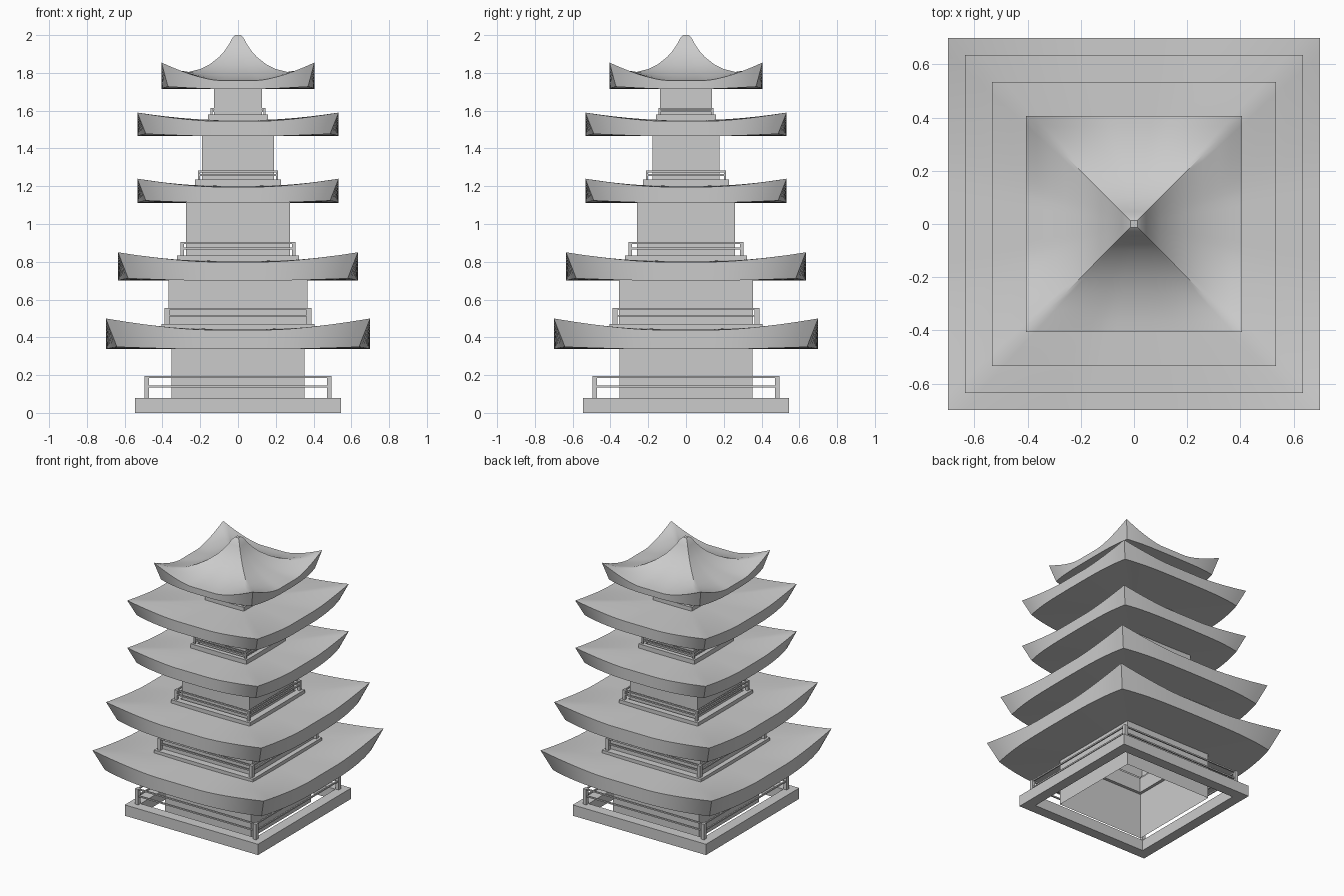
import bpy, bmesh, math

if "Cube" in bpy.data.objects:
    bpy.data.objects.remove(bpy.data.objects["Cube"])


def square(hx, hy, z0, z1=None, n=1, inset=0.0):
    """Square loop of points; height goes from z0 mid-side to z1 at the corners."""
    z1 = z0 if z1 is None else z1
    pts = []
    for side in range(4):
        c, s = [(1, 0), (0, 1), (-1, 0), (0, -1)][side]
        for i in range(n):
            t = -1 + 2 * i / n
            lift = max(0.0, (abs(t) - 0.25) / 0.75) ** 1.5
            u, v = t * (1 - inset), -(1 - inset * abs(t) ** 3)
            pts.append(((u * c - v * s) * hx, (u * s + v * c) * hy,
                        z0 + (z1 - z0) * lift))
    return pts


def loft(name, loops, closed=False, cap=False, smooth=False):
    """Skin a list of equal-length loops."""
    bm = bmesh.new()
    rings = [[bm.verts.new(p) for p in loop] for loop in loops]
    pairs = list(zip(rings, rings[1:]))
    if closed:
        pairs.append((rings[-1], rings[0]))
    for a, b in pairs:
        n = len(a)
        for i in range(n):
            j = (i + 1) % n
            bm.faces.new((a[i], a[j], b[j], b[i]))
    if cap:
        bm.faces.new(rings[-1])
    if closed or cap:
        bmesh.ops.recalc_face_normals(bm, faces=bm.faces)
    me = bpy.data.meshes.new(name)
    bm.to_mesh(me)
    bm.free()
    ob = bpy.data.objects.new(name, me)
    bpy.context.collection.objects.link(ob)
    if smooth:
        bpy.ops.object.select_all(action='DESELECT')
        ob.select_set(True)
        bpy.context.view_layer.objects.active = ob
        bpy.ops.object.shade_smooth_by_angle(angle=math.radians(35))
    return ob


def frame(name, outer, inner, z0, z1):
    loft(name, [square(inner, inner, z0), square(outer, outer, z0),
                square(outer, outer, z1), square(inner, inner, z1)], closed=True)


def box(name, x, y, w, z0, z1):
    bpy.ops.mesh.primitive_cube_add(size=1, location=(x, y, (z0 + z1) / 2))
    ob = bpy.context.object
    ob.name = name
    ob.scale = (w, w, z1 - z0)


def balcony(i, half, z0, z1, rail, top, w):
    """Floor frame, four corner posts and two rails."""
    frame(f"balcony_floor_{i}", half, half * 0.86, z0, z1)
    c = rail - w / 2
    for sx in (-1, 1):
        for sy in (-1, 1):
            box(f"rail_post_{i}", sx * c, sy * c, w, z1, top)
    mid = z1 + (top - z1) * 0.52
    for label, z in (("top", top - 0.005), ("middle", mid)):
        frame(f"{label}_rail_{i}", c + 0.005, c - 0.005, z - 0.005, z + 0.005)


N = 24


def roof(i, half, bottom, hole, top_loops, cap=False):
    """Flat underside, fascia tucked in at the corners, then the top surface."""
    tuck = 0.085
    loops = [square(hole, hole, bottom, n=N),
             square(half, half, bottom, bottom + 0.012, N, tuck)]
    loops += [square(h, h, zm, zc, N) for h, zm, zc in top_loops]
    loft(f"roof_{i}", loops, closed=not cap, cap=cap, smooth=True)


# storey walls: half x, half y, bottom, top
walls = [(0.352, 0.352, 0.0, 0.40), (0.369, 0.355, 0.44, 0.72),
         (0.275, 0.260, 0.80, 1.14), (0.19, 0.178, 1.20, 1.49),
         (0.128, 0.138, 1.55, 1.74)]
for i, (hx, hy, z0, z1) in enumerate(walls, 1):
    loft(f"storey_wall_{i}", [square(hx, hy, z0), square(hx, hy, z1)])

# base and balconies: half, bottom, top, rail half, rail top, post width
floors = [(0.545, 0.0, 0.08, 0.495, 0.195, 0.025),
          (0.405, 0.445, 0.47, 0.388, 0.555, 0.025),
          (0.322, 0.80, 0.833, 0.305, 0.905, 0.018),
          (0.228, 1.20, 1.235, 0.213, 1.282, 0.012),
          (0.158, 1.545, 1.58, 0.145, 1.615, 0.010)]
for i, f in enumerate(floors, 1):
    balcony(i, *f)

# lower roofs: half, underside, mid-eave height, corner height, central hole
roofs = [(0.70, 0.337, 0.44, 0.50, 0.33), (0.635, 0.70, 0.80, 0.85, 0.25),
         (0.533, 1.112, 1.197, 1.24, 0.17), (0.533, 1.465, 1.545, 1.59, 0.11)]
for i, (half, zb, zm, zc, hole) in enumerate(roofs, 1):
    steps = []
    for k in range(7):
        r = 1 - k / 6
        rise = 0.006 * (1 - r)
        steps.append((hole + (half - hole) * r, zm + rise,
                      zm + rise + (zc - zm) * r ** 1.6))
    roof(i, half, zb, hole, steps)

# top roof: concave slopes swept up to a point
roof(5, 0.405, 1.715, 0.10,
     [(0.405, 1.76, 1.855), (0.365, 1.763, 1.832), (0.32, 1.77, 1.814),
      (0.26, 1.785, 1.805), (0.20, 1.81, 1.82), (0.15, 1.84, 1.845),
      (0.10, 1.882, 1.884), (0.07, 1.917, 1.918), (0.045, 1.955, 1.955),
      (0.028, 1.988, 1.988), (0.014, 2.0, 2.0)], cap=True)
